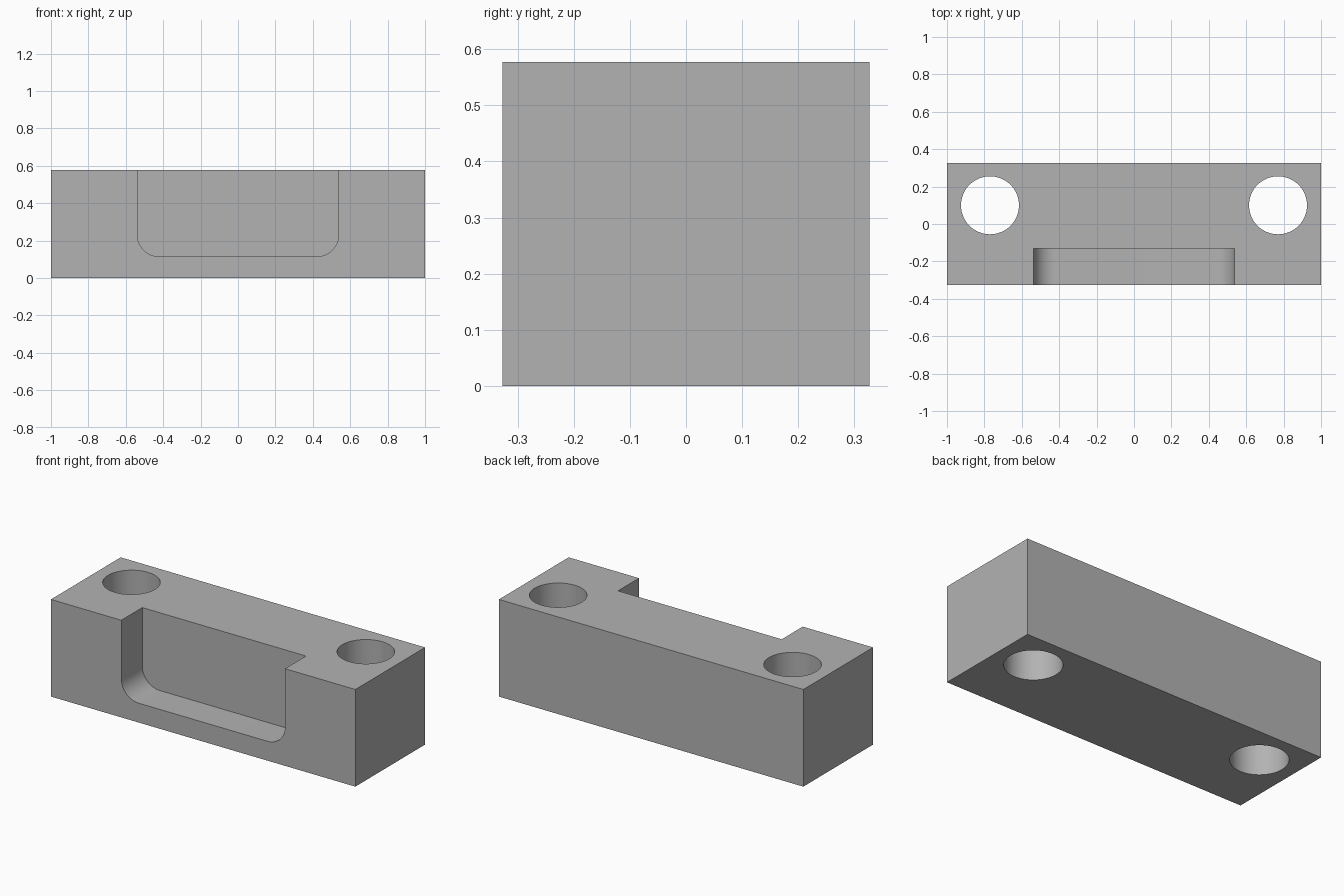
import bpy
import bmesh
from math import radians, sin, cos

if "Cube" in bpy.data.objects:
    bpy.data.objects.remove(bpy.data.objects["Cube"], do_unlink=True)

LENGTH, DEPTH, HEIGHT = 2.0, 0.654, 0.577
HOLE_X, HOLE_Y, HOLE_R = 0.77, 0.1, 0.155
POCKET_X, POCKET_FLOOR, POCKET_BACK, POCKET_R = 0.538, 0.115, -0.13, 0.115

grey = bpy.data.materials.new("plain grey")
grey.use_nodes = True
colour = (0.45, 0.45, 0.45, 1)
grey.diffuse_color = colour
grey.node_tree.nodes["Principled BSDF"].inputs["Base Color"].default_value = colour


def prism(name, outline, direction):
    """Extrude a closed outline along a direction."""
    bm = bmesh.new()
    face = bm.faces.new([bm.verts.new(p) for p in outline])
    side = bmesh.ops.extrude_face_region(bm, geom=[face])["geom"]
    bmesh.ops.translate(bm, vec=direction,
                        verts=[g for g in side if isinstance(g, bmesh.types.BMVert)])
    bmesh.ops.recalc_face_normals(bm, faces=bm.faces)
    mesh = bpy.data.meshes.new(name)
    bm.to_mesh(mesh)
    bm.free()
    mesh.materials.append(grey)
    obj = bpy.data.objects.new(name, mesh)
    bpy.context.collection.objects.link(obj)
    return obj


def arc(cx, cy, r, start, end, steps):
    angles = [radians(start + (end - start) * i / steps) for i in range(steps + 1)]
    return [(cx + r * cos(a), cy + r * sin(a)) for a in angles]


# Main block
x, y = LENGTH / 2, DEPTH / 2
block = prism("mounting_block", [(-x, -y, 0), (x, -y, 0), (x, y, 0), (-x, y, 0)],
              (0, 0, HEIGHT))

# Front pocket, open at the top, with rounded lower corners
cx, cz, top = POCKET_X - POCKET_R, POCKET_FLOOR + POCKET_R, HEIGHT + 0.1
profile = [(-POCKET_X, top)]
profile += arc(-cx, cz, POCKET_R, 180, 270, 16)
profile += arc(cx, cz, POCKET_R, 270, 360, 16)
profile += [(POCKET_X, top)]
front = -y - 0.1
cutters = [prism("pocket_cutter", [(px, front, pz) for px, pz in profile],
                 (0, POCKET_BACK - front, 0))]

# Two vertical through holes
for side, label in ((1, "left"), (-1, "right")):
    ring = arc(side * HOLE_X, HOLE_Y, HOLE_R, 0, 360, 64)[:-1]
    cutters.append(prism(label + "_hole_cutter", [(px, py, -0.1) for px, py in ring],
                         (0, 0, HEIGHT + 0.2)))

# Cut the block and discard the cutters
bpy.ops.object.select_all(action="DESELECT")
block.select_set(True)
bpy.context.view_layer.objects.active = block
for cutter in cutters:
    cutter.hide_render = True
    cut = block.modifiers.new(cutter.name, "BOOLEAN")
    cut.operation = "DIFFERENCE"
    cut.solver = "EXACT"
    cut.object = cutter
    bpy.ops.object.modifier_apply(modifier=cut.name)
    bpy.data.objects.remove(cutter, do_unlink=True)

bpy.ops.object.shade_smooth_by_angle(angle=radians(30))
